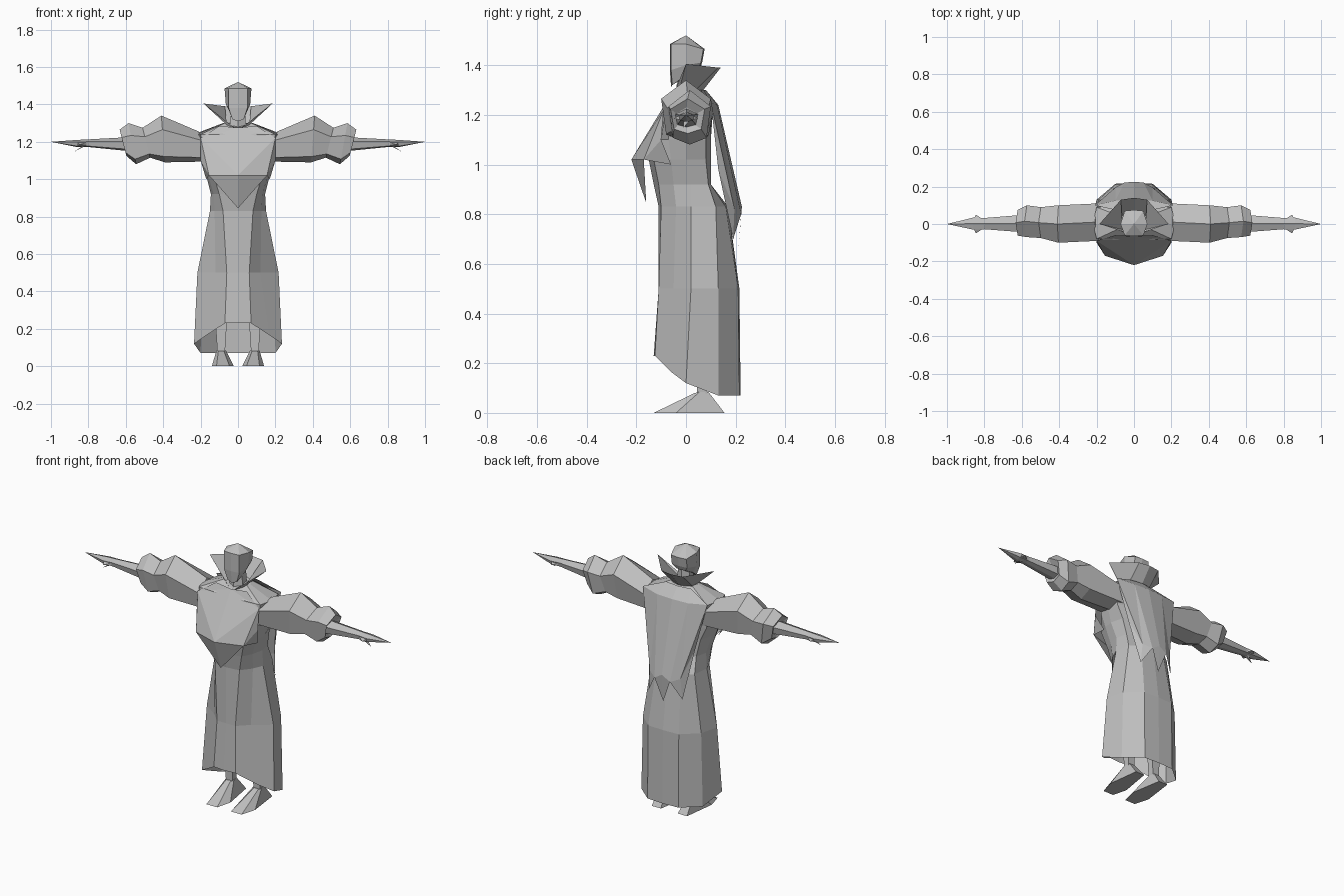
import bpy, bmesh, math
from mathutils import Vector

cloth = bpy.data.materials.new("plain_grey")
cloth.diffuse_color = (0.52, 0.52, 0.52, 1)


def make(name, verts, faces, mirror=False, recalc=True):
    me = bpy.data.meshes.new(name)
    me.from_pydata([Vector(v) for v in verts], [], faces)
    bm = bmesh.new()
    bm.from_mesh(me)
    if recalc:
        bmesh.ops.recalc_face_normals(bm, faces=bm.faces)
    bm.to_mesh(me)
    bm.free()
    me.materials.append(cloth)
    ob = bpy.data.objects.new(name, me)
    bpy.context.collection.objects.link(ob)
    if mirror:
        ob.modifiers.new("mirror", 'MIRROR').use_mirror_merge = True
    return ob


def full(half):
    """Complete a half ring that runs from front centre to back centre."""
    return half + [(-x, y, z) for x, y, z in reversed(half) if x > 0]


def loft(name, rings, start=False, end=False, apex=None, mirror=False):
    n = len(rings[0])
    verts = [p for r in rings for p in r]
    faces = [(k * n + i, k * n + (i + 1) % n, (k + 1) * n + (i + 1) % n, (k + 1) * n + i)
             for k in range(len(rings) - 1) for i in range(n)]
    last = (len(rings) - 1) * n
    if start:
        faces.append(tuple(range(n)))
    if apex:
        verts.append(apex)
        faces += [(last + i, last + (i + 1) % n, len(verts) - 1) for i in range(n)]
    elif end:
        faces.append(tuple(range(last, last + n)))
    return make(name, verts, faces, mirror)


def level(z, pts):
    return full([(x, y, z) for x, y in pts])


# Robe: open slanted hem, narrow waist, broad shoulders
loft("robe", [
    full([(0, -.13, .23), (.07, -.125, .23), (.17, -.06, .165), (.235, 0, .12),
          (.2, .13, .07), (.1, .215, .07), (0, .22, .07)]),
    level(.5, [(0, -.11), (.06, -.11), (.12, -.05), (.217, .02), (.19, .13), (.1, .21), (0, .215)]),
    level(.83, [(0, -.11), (.08, -.10), (.125, -.04), (.15, .02), (.14, .12), (.08, .16), (0, .17)]),
    level(.92, [(0, -.13), (.1, -.11), (.13, -.05), (.145, .02), (.13, .09), (.07, .1), (0, .1)]),
    level(1.02, [(0, -.15), (.13, -.13), (.16, -.06), (.17, 0), (.15, .08), (.08, .1), (0, .1)]),
    level(1.1, [(0, -.12), (.14, -.1), (.18, -.07), (.19, 0), (.19, .08), (.1, .1), (0, .1)]),
    level(1.24, [(0, -.08), (.1, -.085), (.2, -.08), (.22, 0), (.2, .09), (.1, .1), (0, .11)]),
    full([(0, -.05, 1.27), (.04, -.04, 1.28), (.07, -.02, 1.3), (.08, 0, 1.3),
          (.07, .04, 1.3), (.04, .06, 1.3), (0, .07, 1.3)]),
], end=True)

# Chest drape: cloth bulging forward and ending in a point
make("chest_drape",
     [(0, -.065, 1.275), (.1, -.06, 1.285), (.2, -.09, 1.22), (.2, -.1, 1.1),
      (.155, -.17, 1.02), (0, -.22, 1.02), (0, -.16, .845), (.17, -.06, 1.0)],
     [(0, 5, 2), (0, 2, 1), (2, 5, 4), (2, 4, 3), (5, 6, 4), (3, 4, 7)], True, False)

# Cape: hangs from the shoulders with a jagged lower edge
make("cape",
     [(0, .08, 1.3), (.08, .07, 1.3), (.21, .1, 1.25), (.1, .125, 1.24), (0, .13, 1.24),
      (0, .225, .83), (.05, .222, .8), (0, .212, .67), (.1, .195, .82), (.11, .19, .7),
      (.15, .13, .98)],
     [(0, 1, 3, 4), (1, 2, 3), (4, 3, 6, 5), (5, 6, 7), (3, 8, 6), (3, 2, 8),
      (2, 10, 8), (6, 8, 9), (8, 10, 9)], True, False)

# Collar: flared, open at the front
make("collar",
     [(0, -.06, 1.26), (.06, -.03, 1.29), (.07, .04, 1.3), (0, .07, 1.3),
      (.185, 0, 1.405), (.07, .13, 1.39), (0, .14, 1.39)],
     [(0, 1, 4), (1, 2, 5, 4), (2, 3, 6, 5)], True, False)

# Head and neck
loft("head", [
    full([(0, -.06, 1.31), (.03, -.055, 1.32), (.045, 0, 1.36), (.03, .05, 1.385), (0, .055, 1.385)]),
    full([(0, -.065, 1.38), (.05, -.06, 1.38), (.065, 0, 1.4), (.05, .06, 1.41), (0, .065, 1.41)]),
    full([(0, -.065, 1.485), (.05, -.06, 1.485), (.072, 0, 1.485), (.05, .07, 1.465), (0, .075, 1.465)]),
], start=True, apex=(0, 0, 1.52))
loft("neck", [level(z, [(0, y - r), (r, y - r / 2), (r, y + r / 2), (0, y + r)])
              for z, r, y in ((1.25, .045, 0), (1.39, .035, .005))])

# Sleeves: two faceted puffs, peaked on top
PEAK = [(0, 1), (1, .4), (.8, -.75), (0, -1), (-.8, -.75), (-1, .4)]


def arm_ring(x, y0, y1, z0, z1, lean=0):
    cy, cz, ry, rz = (y0 + y1) / 2, (z0 + z1) / 2, (y1 - y0) / 2, (z1 - z0) / 2
    return [(x + lean * v, cy + u * ry, cz + v * rz) for u, v in PEAK]


loft("sleeve", [
    arm_ring(.18, -.09, .11, 1.095, 1.255, .03),
    arm_ring(.40, -.1, .1, 1.09, 1.34, .01),
    arm_ring(.49, -.075, .09, 1.115, 1.275, .02),
    arm_ring(.565, -.07, .1, 1.08, 1.3, .02),
    arm_ring(.615, -.062, .075, 1.125, 1.265, .018),
    arm_ring(.60, -.04, .045, 1.15, 1.23, .01),
], start=True, end=True, mirror=True)

# Forearm and pointed hand, with thumb and small finger spikes
loft("hand", [
    arm_ring(.58, -.045, .05, 1.15, 1.225),
    arm_ring(.80, -.028, .032, 1.172, 1.213),
    arm_ring(.86, -.03, .034, 1.172, 1.21),
], start=True, apex=(1, 0, 1.2), mirror=True)
loft("thumb", [[(.79, -.01, 1.19), (.79, .015, 1.19), (.83, .015, 1.178), (.83, -.01, 1.178)]],
     start=True, apex=(.875, -.01, 1.147), mirror=True)
for name, s in (("front_finger", -1), ("back_finger", 1)):
    loft(name, [[(.8, s * .02, 1.2), (.8, s * .02, 1.18), (.86, s * .02, 1.18), (.86, s * .02, 1.2)]],
         start=True, apex=(.845, s * .05, 1.185), mirror=True)

# Legs and wedge feet
loft("leg", [[(.09 + sx * rx, .065 + sy * .02, z) for sx, sy in ((-1, -1), (1, -1), (1, 1), (-1, 1))]
             for z, rx in ((.07, .02), (.23, .03), (.45, .03))], start=True, end=True, mirror=True)
loft("foot", [
    [(.045, -.13, 0), (.115, -.13, 0), (.14, -.04, 0), (.115, .155, 0), (.055, .155, 0), (.022, -.04, 0)],
    [(.075, .035, .08), (.105, .035, .08), (.115, .055, .085), (.108, .09, .085),
     (.072, .09, .085), (.065, .055, .085)],
], start=True, end=True, mirror=True)
